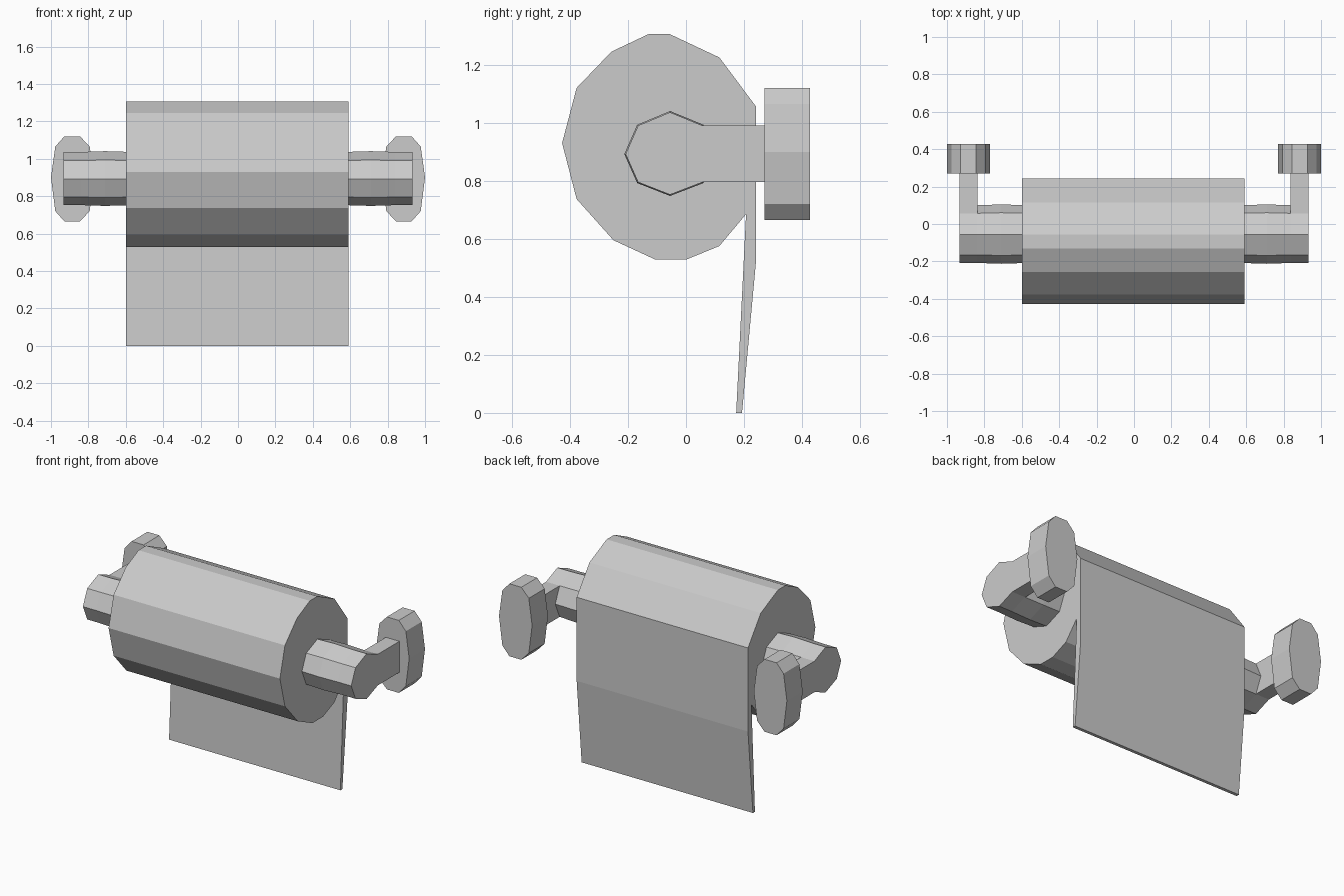
import bpy, bmesh

if "Cube" in bpy.data.objects:
    bpy.data.objects.remove(bpy.data.objects["Cube"])


def loft(name, rings, mirror=False):
    """Skin a list of equal-length vertex rings and cap both ends."""
    bm = bmesh.new()
    rows = [[bm.verts.new(p) for p in ring] for ring in rings]
    n = len(rows[0])
    for a, b in zip(rows, rows[1:]):
        for i in range(n):
            j = (i + 1) % n
            bm.faces.new((a[i], a[j], b[j], b[i]))
    bm.faces.new(rows[0])
    bm.faces.new(rows[-1])
    bmesh.ops.recalc_face_normals(bm, faces=bm.faces[:])
    mesh = bpy.data.meshes.new(name)
    bm.to_mesh(mesh)
    bm.free()
    obj = bpy.data.objects.new(name, mesh)
    bpy.context.collection.objects.link(obj)
    if mirror:
        obj.modifiers.new("Mirror", 'MIRROR').use_axis[0] = True
    return obj


def along_x(profile, xs):
    return [[(x, y, z) for y, z in profile] for x in xs]


# paper roll with hanging sheet: one side profile extruded across x
paper = [(-0.427, 0.93), (-0.377, 1.12), (-0.257, 1.245), (-0.13, 1.305),
         (-0.055, 1.305), (0.115, 1.225), (0.242, 1.055), (0.242, 0.53),
         (0.193, 0), (0.173, 0), (0.207, 0.685), (0.115, 0.575),
         (0, 0.528), (-0.105, 0.528), (-0.25, 0.595), (-0.377, 0.737)]
loft("paper_roll", along_x(paper, (-0.6, 0.59)))

# octagonal spindle ends, slightly swollen halfway
cy, cz = -0.055, 0.892
octagon = [(0.057, 0.99), (cy, 1.036), (-0.165, 0.99), (-0.208, cz),
           (-0.165, 0.795), (cy, 0.752), (0.057, 0.795), (0.1, cz)]
spindle = []
for x, s in ((0.57, 1.0), (0.71, 1.03), (0.84, 1.0)):
    spindle.append([(x, cy + (y - cy) * s, cz + (z - cz) * s) for y, z in octagon])
loft("spindle_end", spindle, mirror=True)

# elbow: rounded front running straight back into the wall mount
elbow = octagon[1:6] + [(0.057, 0.795), (0.275, 0.795), (0.275, 0.99), (0.057, 0.99)]
loft("elbow_arm", along_x(elbow, (0.838, 0.932)), mirror=True)

# ten-sided oval wall mounts
disc = [(1.0, 0.9), (0.977, 1.065), (0.928, 1.12), (0.845, 1.12), (0.793, 1.065),
        (0.77, 0.9), (0.793, 0.72), (0.845, 0.665), (0.928, 0.665), (0.977, 0.72)]
loft("wall_mount", [[(x, y, z) for x, z in disc] for y in (0.27, 0.427)], mirror=True)
